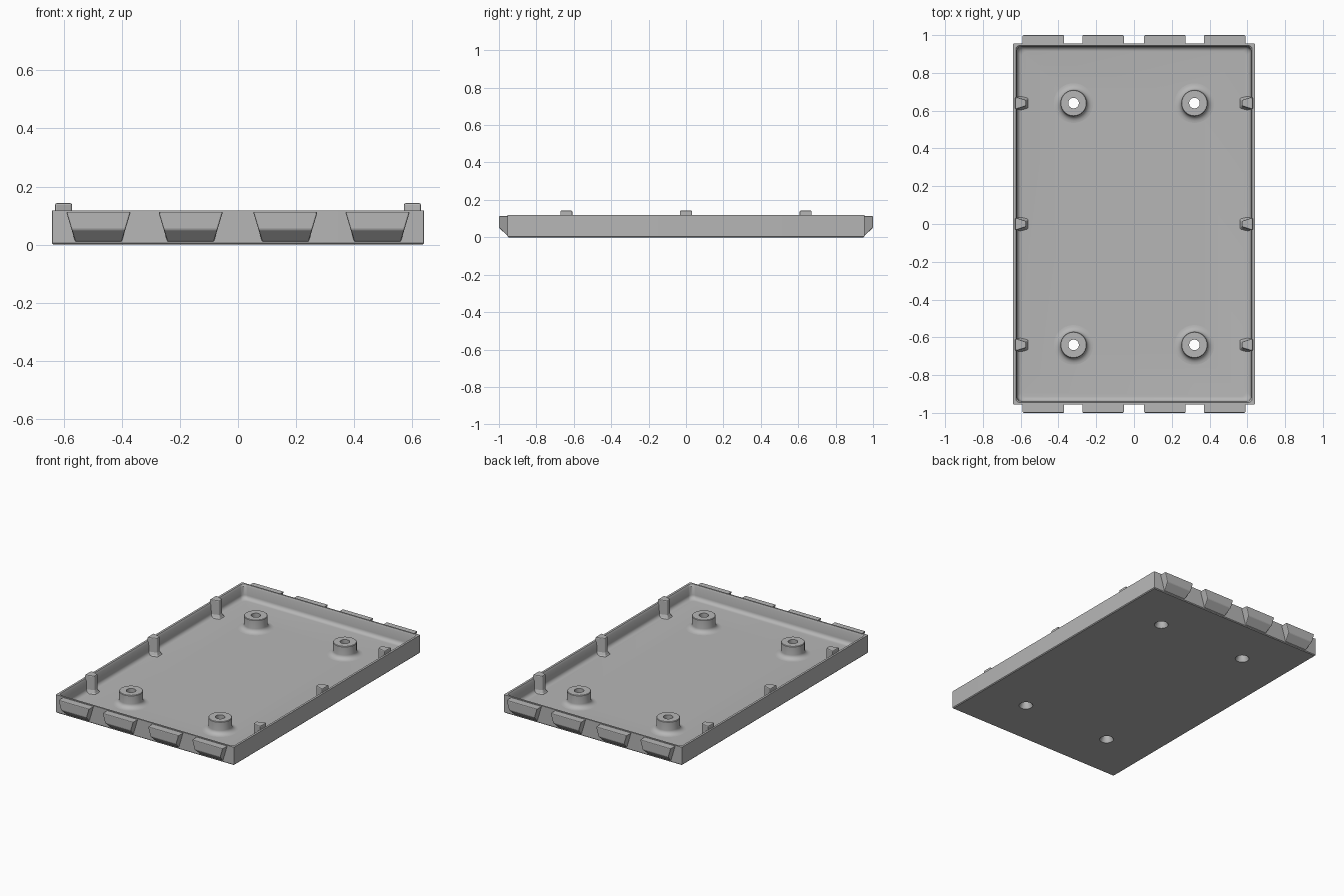
import bpy, bmesh, math

cube = bpy.data.objects.get("Cube")
if cube:
    bpy.data.objects.remove(cube, do_unlink=True)

grey = bpy.data.materials.new("plain grey")
grey.use_nodes = True
colour = (0.47, 0.47, 0.47, 1)
grey.diffuse_color = colour
grey.node_tree.nodes["Principled BSDF"].inputs["Base Color"].default_value = colour


def finish(name, bm, smooth=False):
    bmesh.ops.recalc_face_normals(bm, faces=bm.faces[:])
    mesh = bpy.data.meshes.new(name)
    bm.to_mesh(mesh)
    bm.free()
    mesh.materials.append(grey)
    obj = bpy.data.objects.new(name, mesh)
    bpy.context.collection.objects.link(obj)
    if smooth:
        bpy.ops.object.select_all(action='DESELECT')
        obj.select_set(True)
        bpy.context.view_layer.objects.active = obj
        bpy.ops.object.shade_smooth_by_angle(angle=math.radians(35))
    return obj


def loft(bm, rings, closed=False):
    """Skin a list of point rings; cap the ends unless closed."""
    loops = [[bm.verts.new(p) for p in ring] for ring in rings]
    n = len(loops[0])
    pairs = list(zip(loops, loops[1:]))
    if closed:
        pairs.append((loops[-1], loops[0]))
    else:
        bm.faces.new(loops[0])
        bm.faces.new(loops[-1])
    for a, b in pairs:
        for i in range(n):
            j = (i + 1) % n
            bm.faces.new((a[i], a[j], b[j], b[i]))


def rounded_rect(hx, hy, z, r, steps=6):
    points = []
    for k, (sx, sy) in enumerate([(1, 1), (-1, 1), (-1, -1), (1, -1)]):
        for i in range(steps + 1):
            a = math.pi / 2 * (k + i / steps)
            points.append((sx * (hx - r) + r * math.cos(a),
                           sy * (hy - r) + r * math.sin(a), z))
    return points


def circle(r, z, cx=0, cy=0, n=40):
    return [(cx + r * math.cos(2 * math.pi * i / n),
             cy + r * math.sin(2 * math.pi * i / n), z) for i in range(n)]


WX, WY, TOP, FLOOR, FILLET = 0.64, 0.955, 0.118, 0.028, 0.025
POSTS = [(x, y) for x in (-0.32, 0.32) for y in (-0.64, 0.64)]

# Tray: outer wall, rim, inner wall, curved inside corner, floor
rings = [rounded_rect(WX - 0.005, WY - 0.005, 0, 0.003),
         rounded_rect(WX, WY, 0.005, 0.003),
         rounded_rect(WX, WY, TOP, 0.003),
         rounded_rect(WX - 0.014, WY - 0.01, TOP, 0.02),
         rounded_rect(WX - 0.02, WY - 0.014, TOP - 0.012, 0.028)]
for i in range(7):
    a = math.pi / 2 * i / 6
    inset = FILLET * (1 - math.cos(a))
    rings.append(rounded_rect(WX - 0.022 - inset, WY - 0.016 - inset,
                              FLOOR + FILLET * (1 - math.sin(a)), 0.03))
bm = bmesh.new()
loft(bm, rings)
tray = finish("tray", bm, True)

# Screw hole cutters
bm = bmesh.new()
for x, y in POSTS:
    loft(bm, [circle(0.042, -0.05, x, y), circle(0.042, 0.1, x, y)])
cutter = finish("screw_hole_cutter", bm)
cutter.hide_render = True
cutter.hide_viewport = True
cutter.display_type = 'WIRE'
drill = tray.modifiers.new("screw_holes", 'BOOLEAN')
drill.operation = 'DIFFERENCE'
drill.solver = 'EXACT'
drill.object = cutter

# Hollow screw posts with a flared foot and a countersunk underside
profile = [(0.042, 0), (0.028, 0.03), (0.028, 0.11), (0.067, 0.11),
           (0.07, 0.107)]
for i in range(7):
    a = math.pi / 2 * i / 6
    profile.append((0.07 + 0.035 * (1 - math.cos(a)),
                    FLOOR + 0.026 * (1 - math.sin(a))))
profile.append((0.105, 0.015))
for i, (x, y) in enumerate(POSTS):
    bm = bmesh.new()
    loft(bm, [circle(r, z, x, y) for r, z in profile], closed=True)
    finish(f"screw_post_{i + 1}", bm, True)


def add_bevel_and_mirror(obj, width, axes):
    bevel = obj.modifiers.new("soft_edges", 'BEVEL')
    bevel.width = width
    bevel.segments = 2
    mirror = obj.modifiers.new("mirror", 'MIRROR')
    mirror.use_axis = axes


# End teeth: wedge blocks, wider at the top, sloping under
bm = bmesh.new()
side = [(0.945, 0.113), (1.0, 0.113), (1.0, 0.052), (0.957, 0.01), (0.945, 0.01)]
for cx in (0.163, 0.48):
    loft(bm, [[(cx + s * (0.08 + 0.3 * (z - 0.01)), y, z) for y, z in side]
              for s in (-1, 1)])
teeth = finish("end_teeth", bm)
add_bevel_and_mirror(teeth, 0.005, (True, True, False))

# Locating ribs: tapered posts inside the long walls, rising above the rim
bm = bmesh.new()
for cy in (-0.64, 0, 0.64):
    levels = []
    for z, grow in ((0.02, 0.016), (0.034, 0.006), (0.05, 0), (0.143, 0)):
        levels.append([(0.571 - grow, cy - 0.016 - grow, z),
                       (0.629, cy - 0.034 - grow, z),
                       (0.629, cy + 0.034 + grow, z),
                       (0.571 - grow, cy + 0.016 + grow, z)])
    loft(bm, levels)
ribs = finish("locating_ribs", bm)
add_bevel_and_mirror(ribs, 0.006, (True, False, False))
